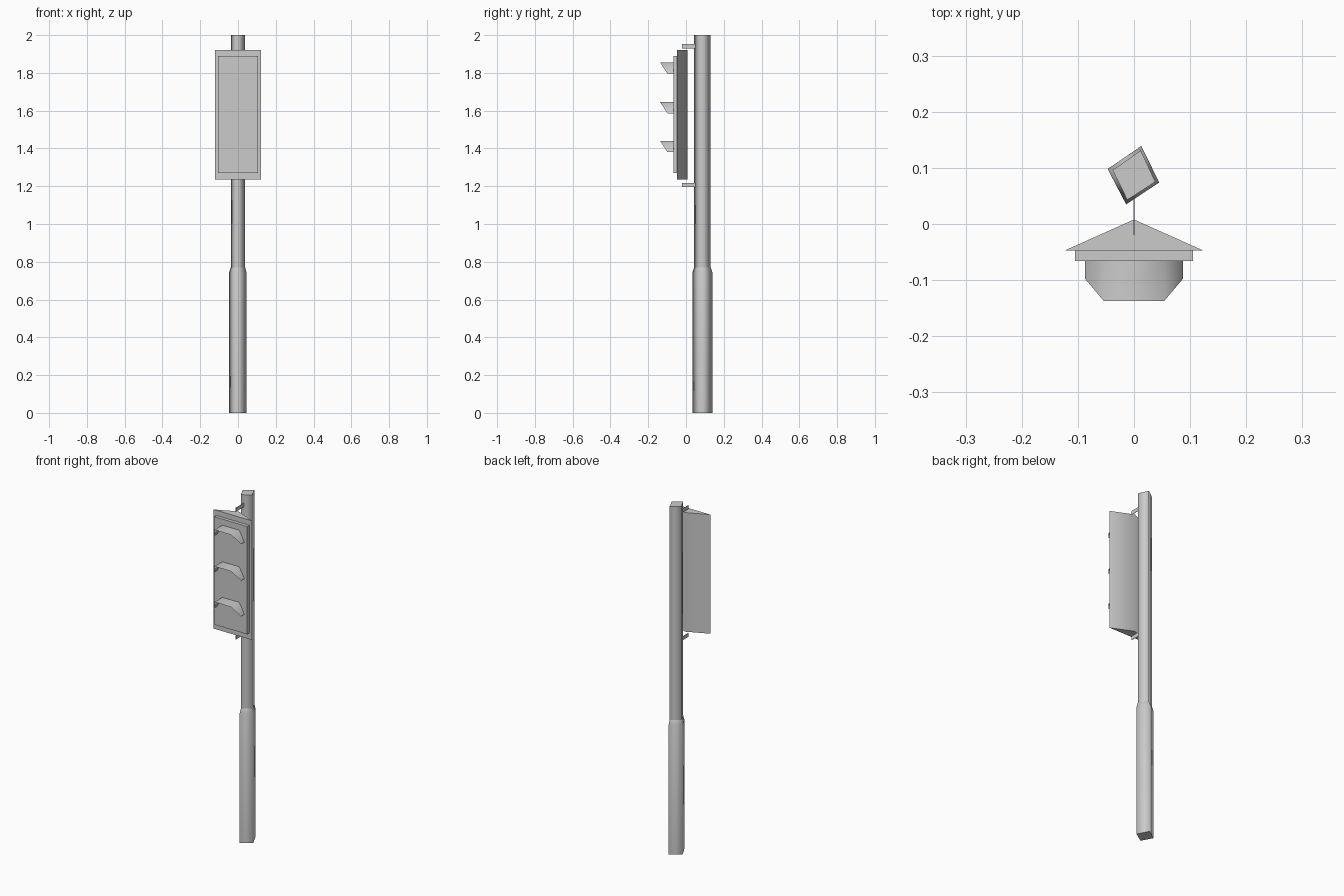
import bpy, bmesh
from math import radians

cube = bpy.data.objects.get("Cube")
if cube:
    bpy.data.objects.remove(cube)

GREY = (0.6, 0.6, 0.6, 1)
grey = bpy.data.materials.new("light_grey_metal")
grey.use_nodes = True
grey.diffuse_color = GREY
grey.node_tree.nodes["Principled BSDF"].inputs["Base Color"].default_value = GREY


def finish(name, bm, smooth=True):
    """Turn a bmesh into a named object; smooth faces keep flat end caps."""
    mesh = bpy.data.meshes.new(name)
    for f in bm.faces:
        f.smooth = smooth
    bm.to_mesh(mesh)
    bm.free()
    mesh.materials.append(grey)
    obj = bpy.data.objects.new(name, mesh)
    bpy.context.scene.collection.objects.link(obj)
    return obj


def loft(name, levels, smooth=True):
    """Stack of (z, outline) rings joined by side walls and capped at both ends."""
    bm = bmesh.new()
    rings = [[bm.verts.new((x, y, z)) for x, y in pts] for z, pts in levels]
    n = len(rings[0])
    for a, b in zip(rings, rings[1:]):
        for i in range(n):
            j = (i + 1) % n
            bm.faces.new((a[i], a[j], b[j], b[i]))
    caps = [bm.faces.new(rings[0][::-1]), bm.faces.new(rings[-1])]
    bmesh.ops.recalc_face_normals(bm, faces=bm.faces)
    for cap in caps:
        for e in cap.edges:
            e.smooth = False
    return finish(name, bm, smooth)


# Twisted square post: thick sleeve, short taper, slimmer mast
sleeve = [(-0.014, 0.035), (0.045, 0.074), (0.013, 0.139), (-0.047, 0.098)]
mast = [(-0.012, 0.043), (0.038, 0.075), (0.012, 0.131), (-0.038, 0.096)]
loft("post_sleeve", [(0, sleeve), (0.745, sleeve), (0.77, mast)])
loft("post_mast", [(0.77, mast), (2.0, mast)])

# Wedge-shaped signal housing
wedge = [(-0.123, -0.047), (0.123, -0.047), (0, 0.008)]
housing = loft("signal_housing", [(1.235, wedge), (1.92, wedge)])
bpy.context.view_layer.objects.active = housing
housing.select_set(True)
bpy.ops.object.shade_smooth_by_angle(angle=radians(60))
housing.select_set(False)

# Raised front panel
panel = [(-0.105, -0.066), (0.105, -0.066), (0.105, -0.047), (-0.105, -0.047)]
loft("front_panel", [(1.27, panel), (1.89, panel)], smooth=False)

# Folded sheet visors over the three lamps
for label, top in (("top", 1.855), ("middle", 1.645), ("bottom", 1.44)):
    bm = bmesh.new()
    low = top - 0.06
    front = [(-0.087, -0.098, low), (-0.054, -0.137, top),
             (0.054, -0.137, top), (0.087, -0.098, low)]
    outer = [bm.verts.new(p) for p in front]
    inner = [bm.verts.new((x, -0.066, z)) for x, y, z in front]
    for i in range(3):
        bm.faces.new((outer[i], outer[i + 1], inner[i + 1], inner[i]))
    finish(label + "_visor", bm)

# Thin plate brackets tying the housing to the post
for label, z in (("upper", 1.93), ("lower", 1.195)):
    t = 0.001
    plate = [(-t, -0.02), (t, -0.02), (t, 0.06), (-t, 0.06)]
    loft(label + "_bracket", [(z, plate), (z + 0.022, plate)], smooth=False)
